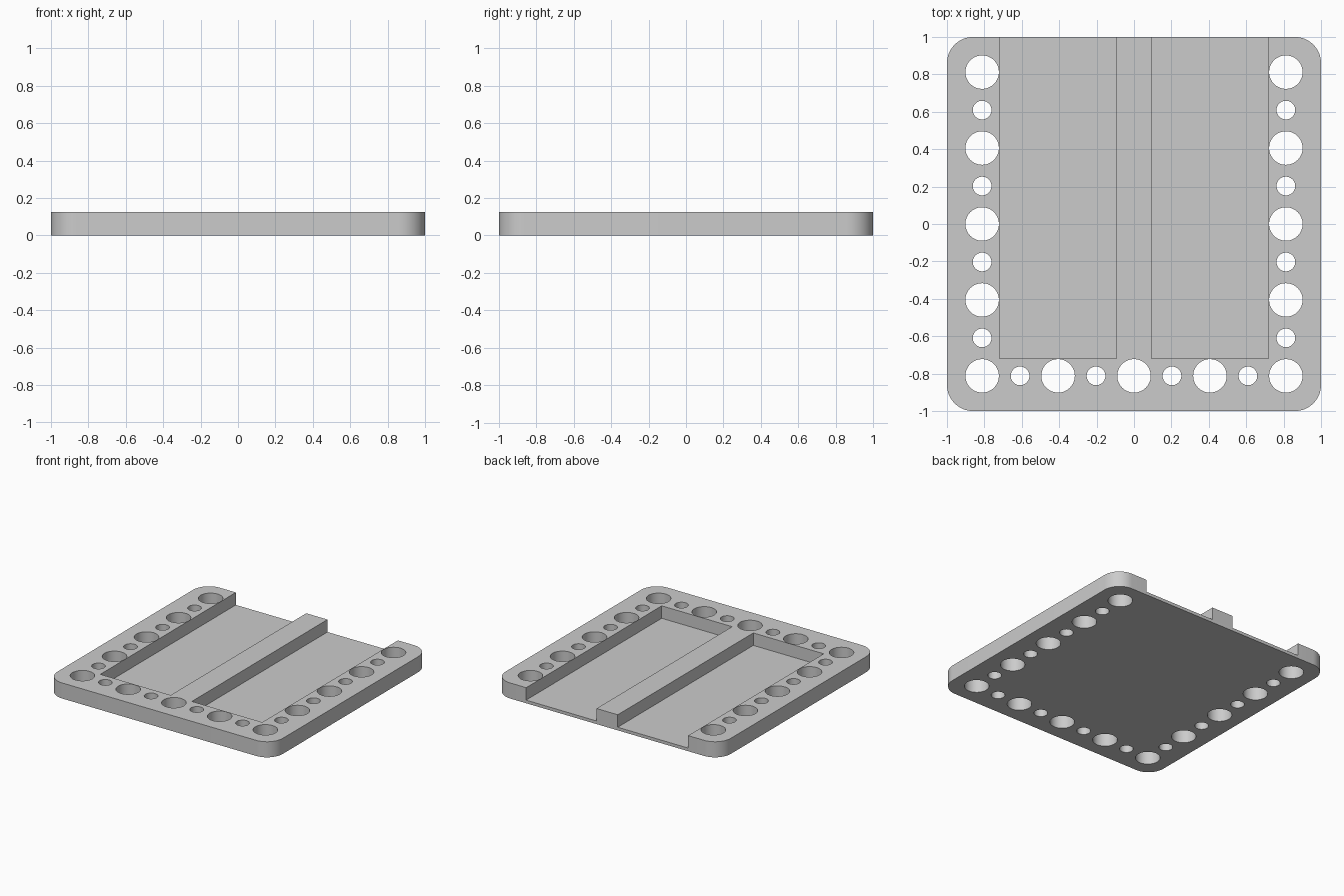
import bpy, bmesh
from math import cos, sin, radians
from mathutils import Matrix

cube = bpy.data.objects.get("Cube")
if cube:
    bpy.data.objects.remove(cube, do_unlink=True)

HEIGHT, FLOOR = 0.125, 0.025
RADIUS = 0.14            # rounded plate corners
PITCH = 0.203            # spacing between neighbouring holes
BIG, SMALL = 0.0895, 0.05
WALL, RIB = 0.719, 0.094  # inner wall line and half width of centre rib

grey = bpy.data.materials.new("plain_grey")
grey.use_nodes = True
colour = (0.6, 0.6, 0.6, 1)
grey.diffuse_color = colour
grey.node_tree.nodes["Principled BSDF"].inputs["Base Color"].default_value = colour


def make_object(name, bm):
    bmesh.ops.recalc_face_normals(bm, faces=bm.faces)
    mesh = bpy.data.meshes.new(name)
    bm.to_mesh(mesh)
    bm.free()
    mesh.materials.append(grey)
    obj = bpy.data.objects.new(name, mesh)
    bpy.context.collection.objects.link(obj)
    return obj


def cut(target, cutter):
    cutter.hide_render = True
    mod = target.modifiers.new("cut", "BOOLEAN")
    mod.operation, mod.solver, mod.object = "DIFFERENCE", "EXACT", cutter
    bpy.context.view_layer.objects.active = target
    bpy.ops.object.modifier_apply(modifier=mod.name)
    bpy.data.objects.remove(cutter, do_unlink=True)


# Plate: rounded square outline, extruded upward
bm = bmesh.new()
outline = []
for quarter, (sx, sy) in enumerate([(1, 1), (-1, 1), (-1, -1), (1, -1)]):
    for step in range(13):
        a = radians(90 * quarter + 7.5 * step)
        outline.append(bm.verts.new((sx * (1 - RADIUS) + RADIUS * cos(a),
                                     sy * (1 - RADIUS) + RADIUS * sin(a), 0)))
base = bm.faces.new(outline)
top = bmesh.ops.extrude_face_region(bm, geom=[base])["geom"]
bmesh.ops.translate(bm, vec=(0, 0, HEIGHT),
                    verts=[v for v in top if isinstance(v, bmesh.types.BMVert)])
plate = make_object("mounting_plate", bm)

# Two channels, open at the back, either side of the centre rib
bm = bmesh.new()
for side in (-1, 1):
    size = (WALL - RIB, 1.1 + WALL, 0.2)
    centre = (side * (WALL + RIB) / 2, (1.1 - WALL) / 2, FLOOR + 0.1)
    bmesh.ops.create_cube(bm, size=1,
                          matrix=Matrix.Translation(centre) @ Matrix.Diagonal((*size, 1)))
cut(plate, make_object("channel_cutter", bm))

# Alternating large and small through holes on the sides and front
bm = bmesh.new()
for i in range(-4, 5):
    radius = SMALL if i % 2 else BIG
    spots = [(-4, i), (4, i)]
    if abs(i) < 4:
        spots.append((i, -4))
    for x, y in spots:
        bmesh.ops.create_cone(bm, cap_ends=True, segments=48, radius1=radius, radius2=radius,
                              depth=0.5, matrix=Matrix.Translation((x * PITCH, y * PITCH, 0)))
cut(plate, make_object("hole_cutter", bm))

# Smooth round walls, crisp edges
bpy.ops.object.select_all(action="DESELECT")
plate.select_set(True)
bpy.context.view_layer.objects.active = plate
bpy.ops.object.shade_smooth_by_angle(angle=radians(30))
